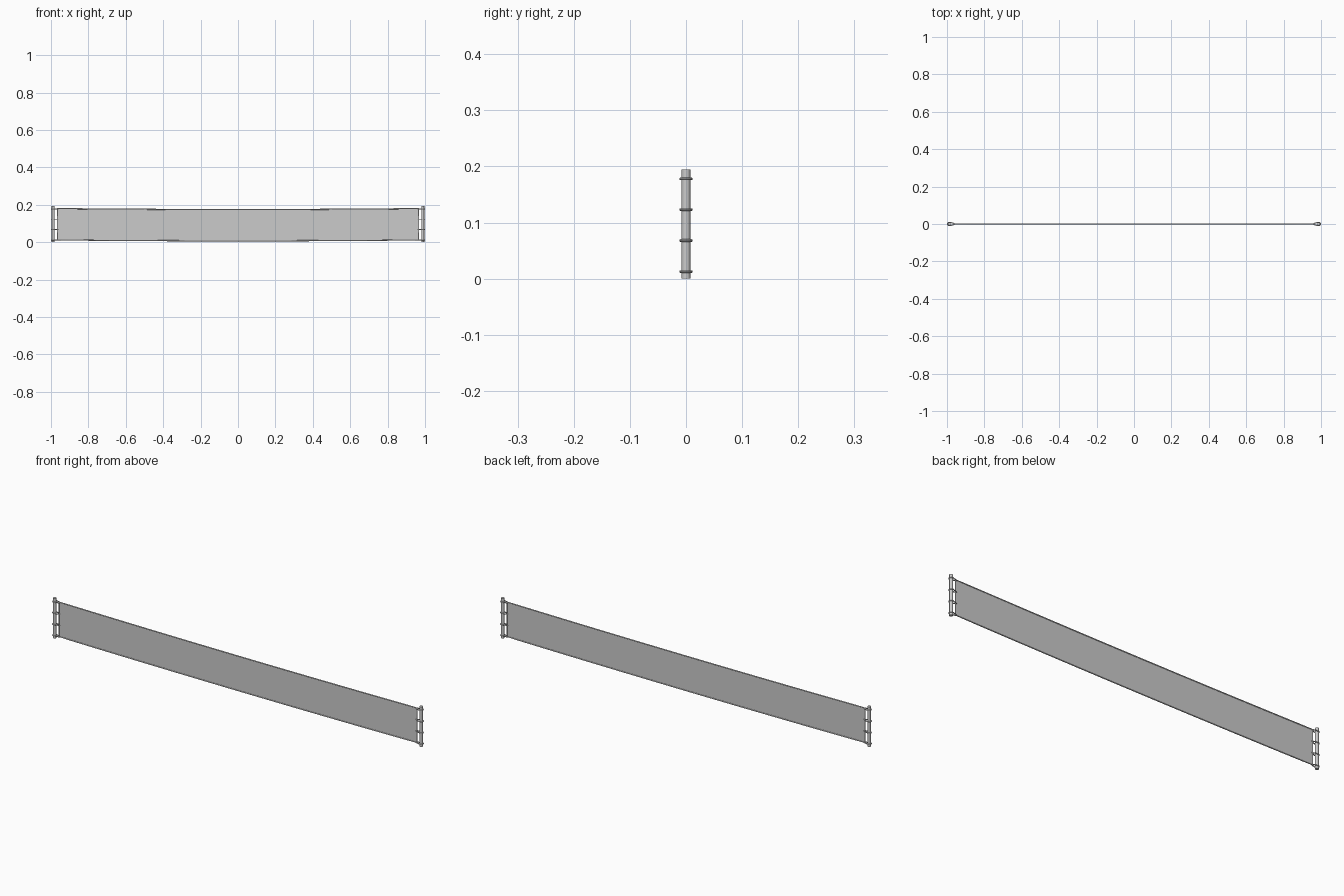
import bpy, bmesh, math

if "Cube" in bpy.data.objects:
    bpy.data.objects.remove(bpy.data.objects["Cube"])

POLE_X = 0.988
EDGE_X = 0.965
TOP, BOTTOM, SAG = 0.180, 0.0125, 0.005
RING_Z = (0.0125, 0.068, 0.123, 0.178)
N = 32


def sag(x):
    return SAG * (1 - (x / EDGE_X) ** 2)


def smooth(ob):
    bpy.ops.object.select_all(action='DESELECT')
    ob.select_set(True)
    bpy.context.view_layer.objects.active = ob
    bpy.ops.object.shade_smooth_by_angle(angle=math.radians(40))


def tube(name, pts, radius, cyclic=False):
    cu = bpy.data.curves.new(name, 'CURVE')
    cu.dimensions = '3D'
    cu.bevel_depth = radius
    cu.bevel_resolution = 2
    cu.use_fill_caps = True
    sp = cu.splines.new('POLY')
    sp.points.add(len(pts) - 1)
    for p, c in zip(sp.points, pts):
        p.co = (*c, 1)
    sp.use_cyclic_u = cyclic
    ob = bpy.data.objects.new(name, cu)
    bpy.context.collection.objects.link(ob)
    bpy.ops.object.select_all(action='DESELECT')
    ob.select_set(True)
    bpy.context.view_layer.objects.active = ob
    bpy.ops.object.convert(target='MESH')
    smooth(bpy.context.object)


# sagging panel
bm = bmesh.new()
xs = [-EDGE_X + 2 * EDGE_X * i / N for i in range(N + 1)]
cols = [(bm.verts.new((x, 0, BOTTOM - sag(x))), bm.verts.new((x, 0, TOP - sag(x)))) for x in xs]
for a, b in zip(cols, cols[1:]):
    bm.faces.new((a[0], b[0], b[1], a[1]))
me = bpy.data.meshes.new("banner_panel")
bm.to_mesh(me)
bm.free()
panel = bpy.data.objects.new("banner_panel", me)
bpy.context.collection.objects.link(panel)
mod = panel.modifiers.new("thickness", 'SOLIDIFY')
mod.thickness = 0.002
mod.offset = 0

# rope hem all round the panel
hem = [(x, 0, BOTTOM - sag(x)) for x in xs] + [(x, 0, TOP - sag(x)) for x in reversed(xs)]
tube("hem_rope", hem, 0.003, True)

# end poles and the loops tying the panel to them
for s, side in ((-1, "left"), (1, "right")):
    bpy.ops.mesh.primitive_cylinder_add(vertices=16, radius=0.008, depth=0.195,
                                        location=(s * POLE_X, 0, 0.0975))
    pole = bpy.context.object
    pole.name = side + "_pole"
    smooth(pole)
    for i, z in enumerate(RING_Z):
        pts = []
        for k in range(17):
            a = math.radians(-110 + 220 * k / 16)
            pts.append((s * (POLE_X + 0.0095 * math.cos(a)), 0.0095 * math.sin(a), z))
        pts += [(s * 0.965, 0.004, z), (s * 0.961, 0.002, z),
                (s * 0.961, -0.002, z), (s * 0.965, -0.004, z)]
        tube(f"{side}_tie_loop_{i + 1}", pts, 0.0025, True)
